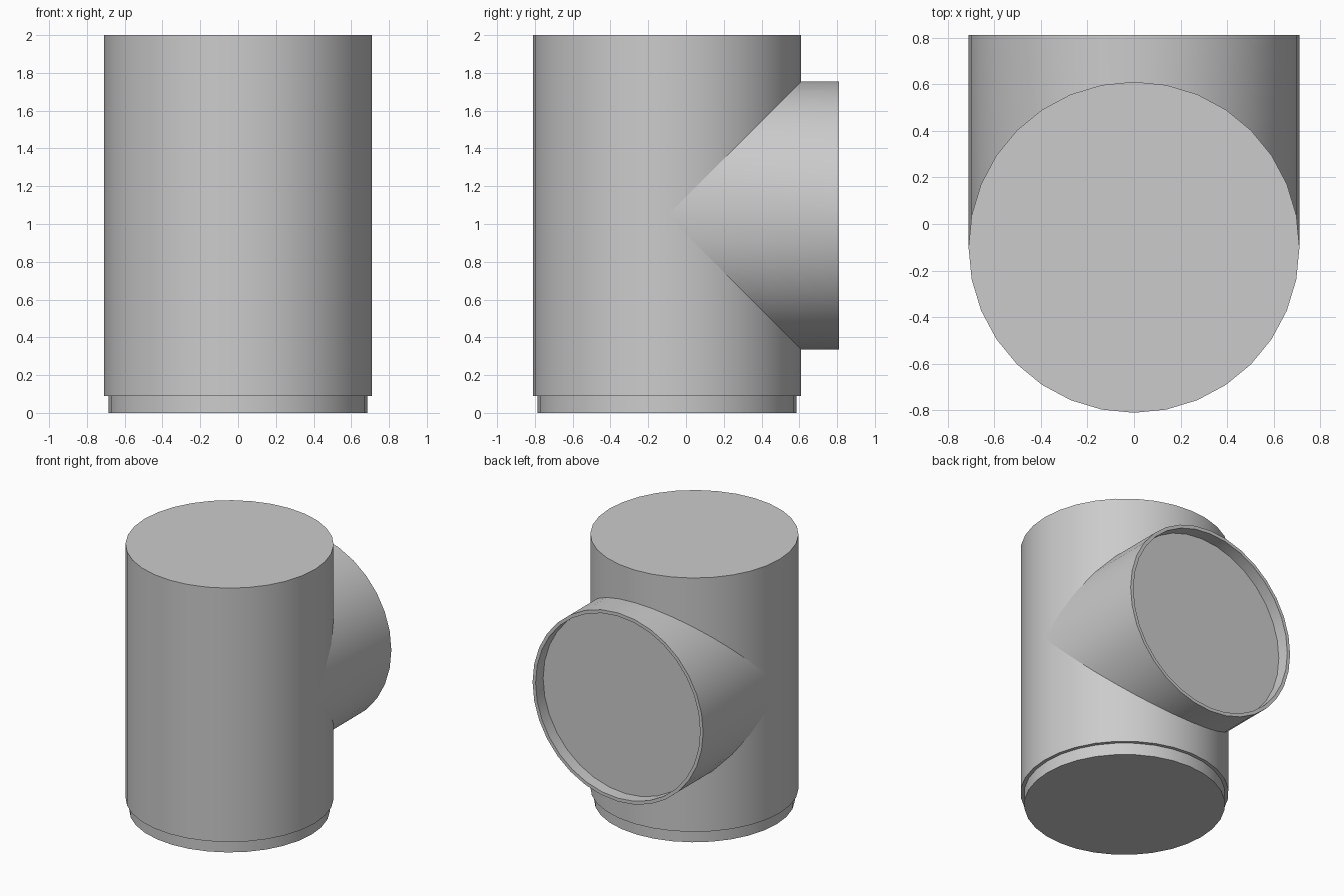
import bpy
import bmesh
from math import sin, cos, pi, radians

SIDES = 32
R, R_IN = 0.71, 0.685      # outer wall and fitting radii
Y_AXIS, Z_AXIS = -0.10, 1.045
LIP = 0.09                 # depth of the neck and of the socket

cube = bpy.data.objects.get("Cube")
if cube:
    bpy.data.objects.remove(cube, do_unlink=True)

grey = bpy.data.materials.new("plain grey")
grey.use_nodes = True
colour = (0.6, 0.6, 0.6, 1)
grey.diffuse_color = colour
grey.node_tree.nodes["Principled BSDF"].inputs["Base Color"].default_value = colour


def loft(name, rings, cap_start):
    """Skin a list of rings of points, closing the last ring with a flat cap."""
    bm = bmesh.new()
    loops = [[bm.verts.new(p) for p in ring] for ring in rings]
    for a, b in zip(loops, loops[1:]):
        for i in range(SIDES):
            j = (i + 1) % SIDES
            bm.faces.new((a[i], a[j], b[j], b[i]))
    bm.faces.new(loops[-1])
    if cap_start:
        bm.faces.new(list(reversed(loops[0])))
    bmesh.ops.recalc_face_normals(bm, faces=bm.faces)
    mesh = bpy.data.meshes.new(name)
    bm.to_mesh(mesh)
    bm.free()
    mesh.materials.append(grey)
    obj = bpy.data.objects.new(name, mesh)
    bpy.context.collection.objects.link(obj)
    bpy.ops.object.select_all(action="DESELECT")
    obj.select_set(True)
    bpy.context.view_layer.objects.active = obj
    bpy.ops.object.shade_smooth_by_angle(angle=radians(30))
    return obj


angles = [2 * pi * i / SIDES for i in range(SIDES)]


def level_ring(r, z):
    return [(r * sin(a), Y_AXIS + r * cos(a), z) for a in angles]


def branch_ring(r, y):
    return [(r * sin(a), y, Z_AXIS + r * cos(a)) for a in angles]


# Upright pipe with a narrower neck at its foot
loft("main_pipe", [level_ring(R_IN, 0), level_ring(R_IN, LIP),
                   level_ring(R, LIP), level_ring(R, 2)], True)

# Side branch: mitred where it meets the pipe, with a recessed socket at its mouth
MOUTH = 0.81
mitre = [(R * sin(a), Y_AXIS + R * abs(cos(a)), Z_AXIS + R * cos(a)) for a in angles]
branch = loft("side_branch", [mitre, branch_ring(R, MOUTH), branch_ring(R_IN, MOUTH),
                              branch_ring(R_IN, MOUTH - LIP)], False)

# The open mitre leaves the winding ambiguous, so make the socket floor face outward
floor = max(branch.data.polygons, key=lambda p: len(p.vertices))
if floor.normal.y < 0:
    branch.data.flip_normals()
